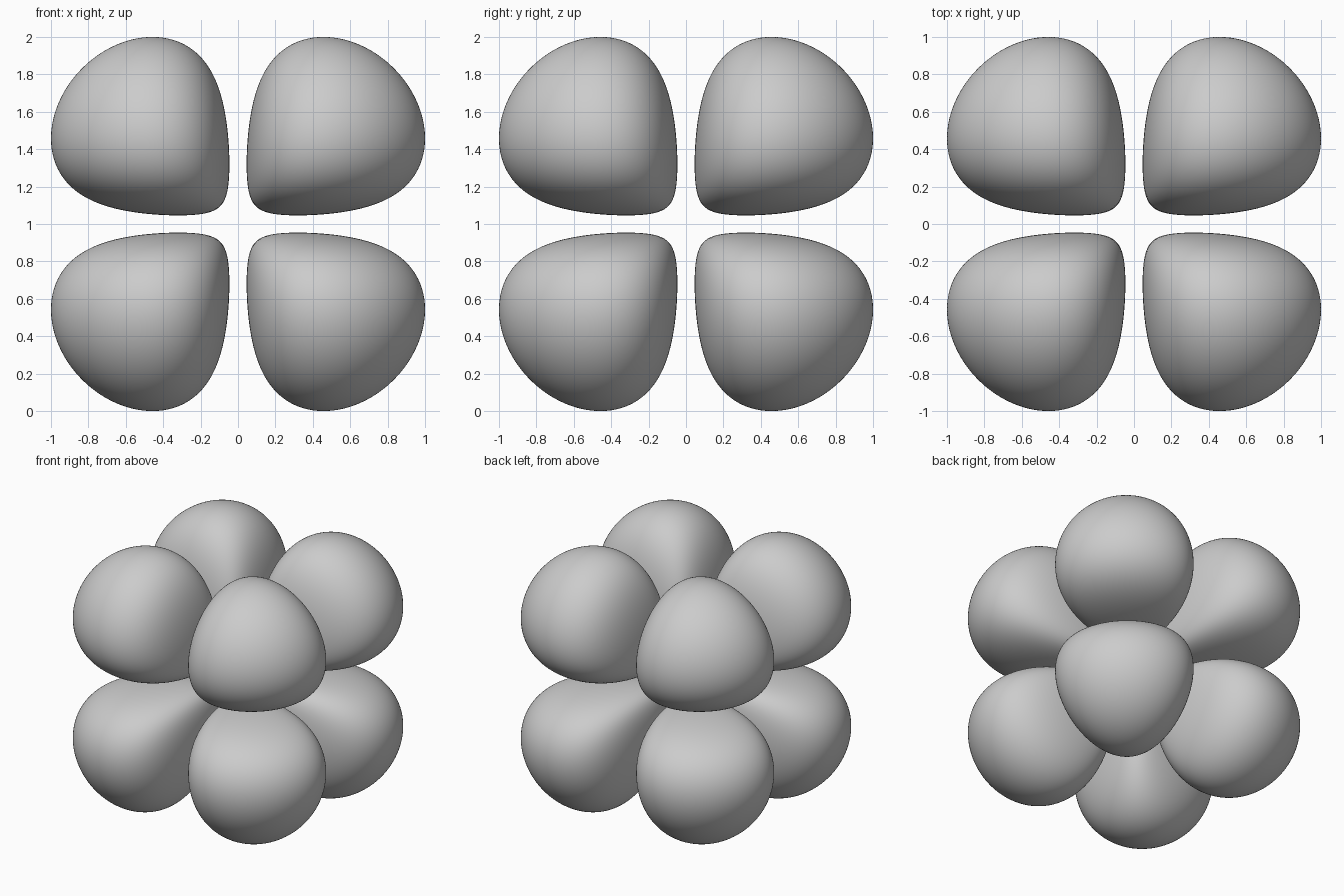
import bpy
import bmesh
import math
from itertools import product
from mathutils import Vector

cube = bpy.data.objects.get("Cube")
if cube:
    bpy.data.objects.remove(cube, do_unlink=True)

# Eight rounded lobes, one per octant: level surface of log(xyz) - G(r)
FALLOFF = 5.45
POWER = 1.25


def field(p):
    if min(p) <= 0:
        return -math.inf
    return math.log(p.x * p.y * p.z) - FALLOFF / POWER * p.length ** POWER


# Level chosen so that the widest point of a lobe lies at a distance of 1
side = 0.46
for _ in range(30):
    radius = math.sqrt(1 + 2 * side * side)
    side = math.sqrt(radius ** (2 - POWER) / FALLOFF)
LEVEL = field(Vector((1, side, side)))
CENTRE = Vector((side, side, side))


def surface_point(direction):
    """Bisect outward from the lobe centre to the level surface."""
    near, far = 0.0, 1.5
    for _ in range(26):
        mid = (near + far) / 2
        if field(CENTRE + direction * mid) > LEVEL:
            near = mid
        else:
            far = mid
    return CENTRE + direction * near


# Plain grey material
grey = bpy.data.materials.new("plain_grey")
grey.use_nodes = True
colour = (0.6, 0.6, 0.6, 1)
grey.diffuse_color = colour
grey.node_tree.nodes["Principled BSDF"].inputs["Base Color"].default_value = colour

# Master lobe
lobe = bmesh.new()
bmesh.ops.create_icosphere(lobe, subdivisions=6, radius=1)
for v in lobe.verts:
    v.co = surface_point(v.co.normalized())


def add_lobe(signs):
    """Mirror the master lobe into one octant."""
    bm = lobe.copy()
    for v in bm.verts:
        v.co = Vector([c * s for c, s in zip(v.co, signs)]) + Vector((0, 0, 1))
    if math.prod(signs) < 0:
        bmesh.ops.reverse_faces(bm, faces=bm.faces[:])
    for f in bm.faces:
        f.smooth = True
    name = "_".join((
        "upper" if signs[2] > 0 else "lower",
        "back" if signs[1] > 0 else "front",
        "left" if signs[0] > 0 else "right",
        "lobe"))
    mesh = bpy.data.meshes.new(name)
    bm.to_mesh(mesh)
    bm.free()
    mesh.materials.append(grey)
    bpy.context.collection.objects.link(bpy.data.objects.new(name, mesh))


for signs in product((1, -1), repeat=3):
    add_lobe(signs)
lobe.free()
